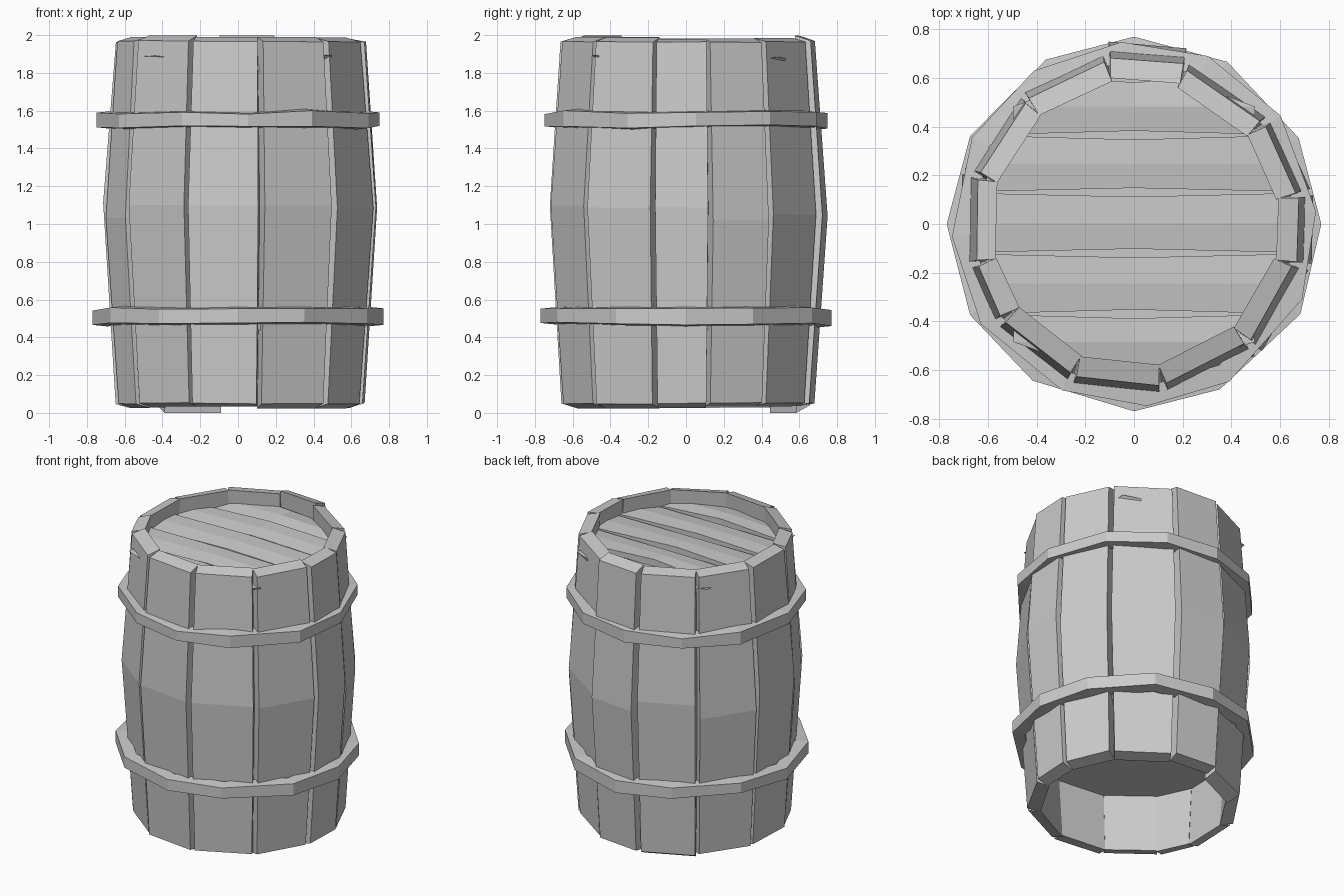
import bpy, bmesh, random
from math import sin, cos, pi, radians, sqrt

if "Cube" in bpy.data.objects:
    bpy.data.objects.remove(bpy.data.objects["Cube"])

random.seed(4)


def jit(a):
    return random.uniform(-a, a)


def polar(r, deg, z):
    return (r * cos(radians(deg)), r * sin(radians(deg)), z)


def loft(name, rings, closed=False):
    """Skin equal-length vertex rings; cap the ends or join them in a loop."""
    bm = bmesh.new()
    vs = [[bm.verts.new(p) for p in ring] for ring in rings]
    n = len(vs[0])
    pairs = list(zip(vs, vs[1:])) + ([(vs[-1], vs[0])] if closed else [])
    for a, b in pairs:
        for i in range(n):
            j = (i + 1) % n
            bm.faces.new((a[i], a[j], b[j], b[i]))
    if not closed:
        bm.faces.new(vs[0])
        bm.faces.new(vs[-1])
    bmesh.ops.recalc_face_normals(bm, faces=bm.faces)
    mesh = bpy.data.meshes.new(name)
    bm.to_mesh(mesh)
    bm.free()
    ob = bpy.data.objects.new(name, mesh)
    bpy.context.collection.objects.link(ob)
    return ob


# Staves: uneven joints around the barrel, each a bulged plank with bevelled edges
joints = [-14, 10, 38, 72, 99, 131, 163, 194, 216, 248, 280, 314, 346]
offset = [.015, .005, 0, .02, .005, 0, 0, -.005, -.005, 0, 0, .005]
for k in range(12):
    a0, a1, off = joints[k], joints[k + 1], offset[k]
    dip = -.03 if k == 4 else jit(.006)
    top = .012 if k in (3, 8) else jit(.006)
    rings = []
    for r, zo, zi in ((.665, .05 + dip / 3, .03 + dip),
                      (.733, 1.06, 1.06),
                      (.668, 1.965 + top / 2, 1.985 + top)):
        r += off
        zm = jit(.05) if zo == 1.06 else 0
        g0, g1 = 1.2 + jit(.4), 1.2 + jit(.4)
        rings.append([polar(r + jit(.005), a0 + g0, zo + zm),
                      polar(r + jit(.005), a1 - g1, zo + zm + jit(.004)),
                      polar(r - .08, a1 + .2, zi + zm),
                      polar(r - .08, a0 - .2, zi + zm)])
    loft(f"stave_{k + 1}", rings)

# Hoops: hammered twelve-sided bands
for name, zc, rad, phase in (("lower_hoop", .51, .77, 0), ("upper_hoop", 1.553, .75, 4)):
    rings = []
    for k in range(12):
        a = phase + k * 30 + (0 if k % 3 == 0 else jit(3))
        r = rad + (0 if k % 3 == 0 else jit(.008))
        z, h = zc + jit(.009), .038 + jit(.006)
        rings.append([polar(r, a, z - h), polar(r, a, z + h),
                      polar(r - .08, a, z + h + .008), polar(r - .08, a, z - h - .008)])
    loft(name, rings, closed=True)

# Lid planks: five boards with edges nicked narrower at the middle and a slight crown
R = .62
edges = [-.60, -.37, -.12, .13, .365, .60]
for k in range(5):
    y0, y1 = edges[k] + .004, edges[k + 1] - .004
    ends = [sqrt(R * R - min(y * y, .59 ** 2)) for y in (y0, y1)]
    mid_x = max(ends) if k != 2 else R
    rings = []
    for t in (-1, 0, 1):
        nick = .014 if t == 0 else 0
        zt = 1.885 + (.012 if t == 0 else 0) + jit(.006)
        rings.append([(t * ends[0], y0 + nick, 1.83), (t * ends[0], y0 + nick, zt - .01),
                      (t * mid_x, (y0 + y1) / 2, zt + .004),
                      (t * ends[1], y1 - nick, zt + jit(.012)), (t * ends[1], y1 - nick, 1.83)])
    loft(f"lid_plank_{k + 1}", rings)


# Heads: board under the lid and the deeply recessed base
def disc(name, z0, z1, r):
    loft(name, [[polar(r, k * 30 + 10, z) for k in range(12)] for z in (z0, z1)])


disc("lid_backing", 1.80, 1.84, .62)
disc("base_head", .44, .48, .65)
